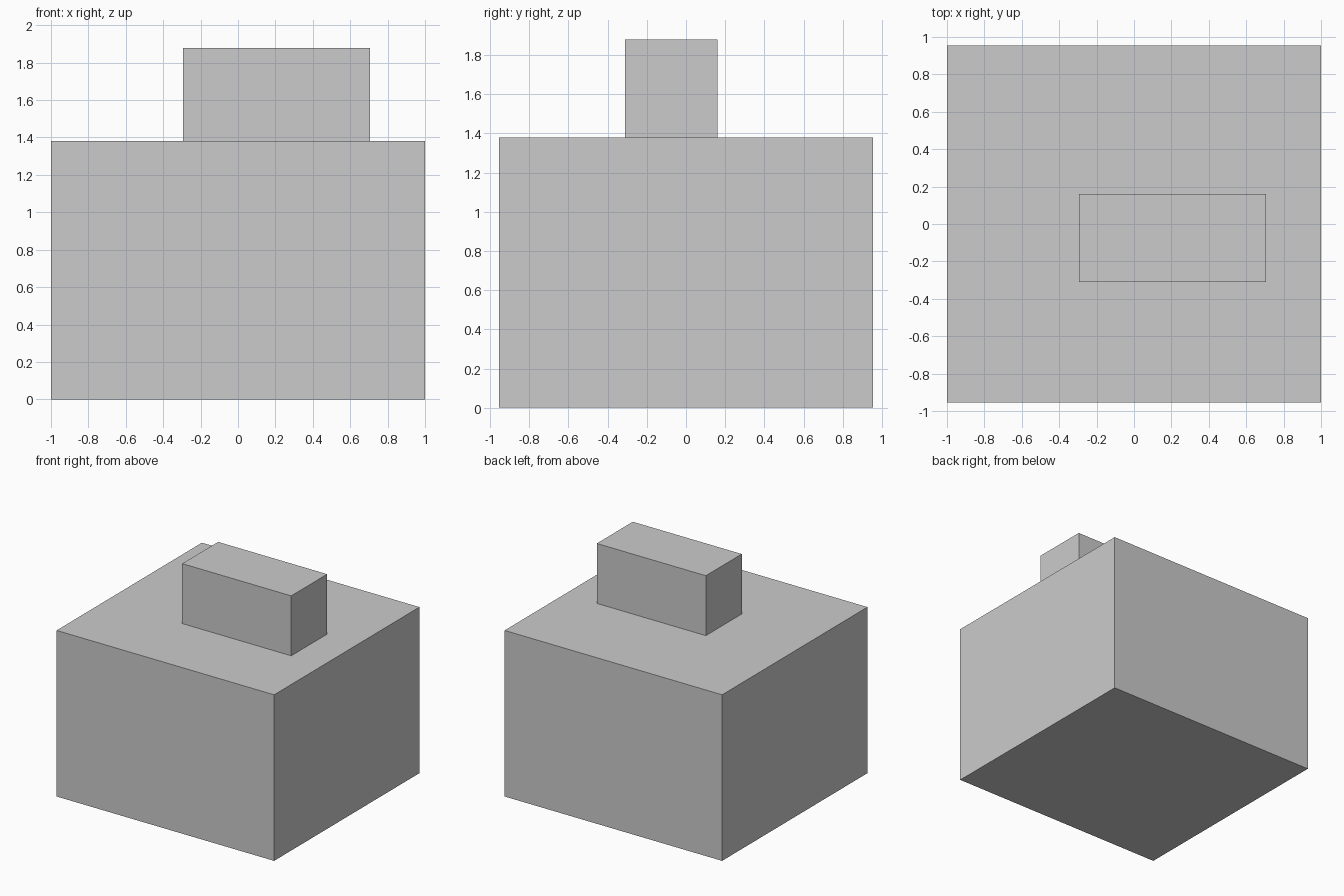
import bpy

if "Cube" in bpy.data.objects:
    bpy.data.objects.remove(bpy.data.objects["Cube"])


def box(name, lo, hi):
    """Flat-shaded box spanning the corners lo to hi."""
    centre = [(a + b) / 2 for a, b in zip(lo, hi)]
    bpy.ops.mesh.primitive_cube_add(size=1, location=centre)
    ob = bpy.context.object
    ob.name = name
    ob.scale = [b - a for a, b in zip(lo, hi)]
    bpy.ops.object.transform_apply(location=False, rotation=False, scale=True)
    return ob


# Large main block
box("main_block", (-1.0, -0.954, 0.0), (1.0, 0.954, 1.38))

# Small off-centre block standing on top
box("top_block", (-0.295, -0.311, 1.38), (0.707, 0.161, 1.878))
